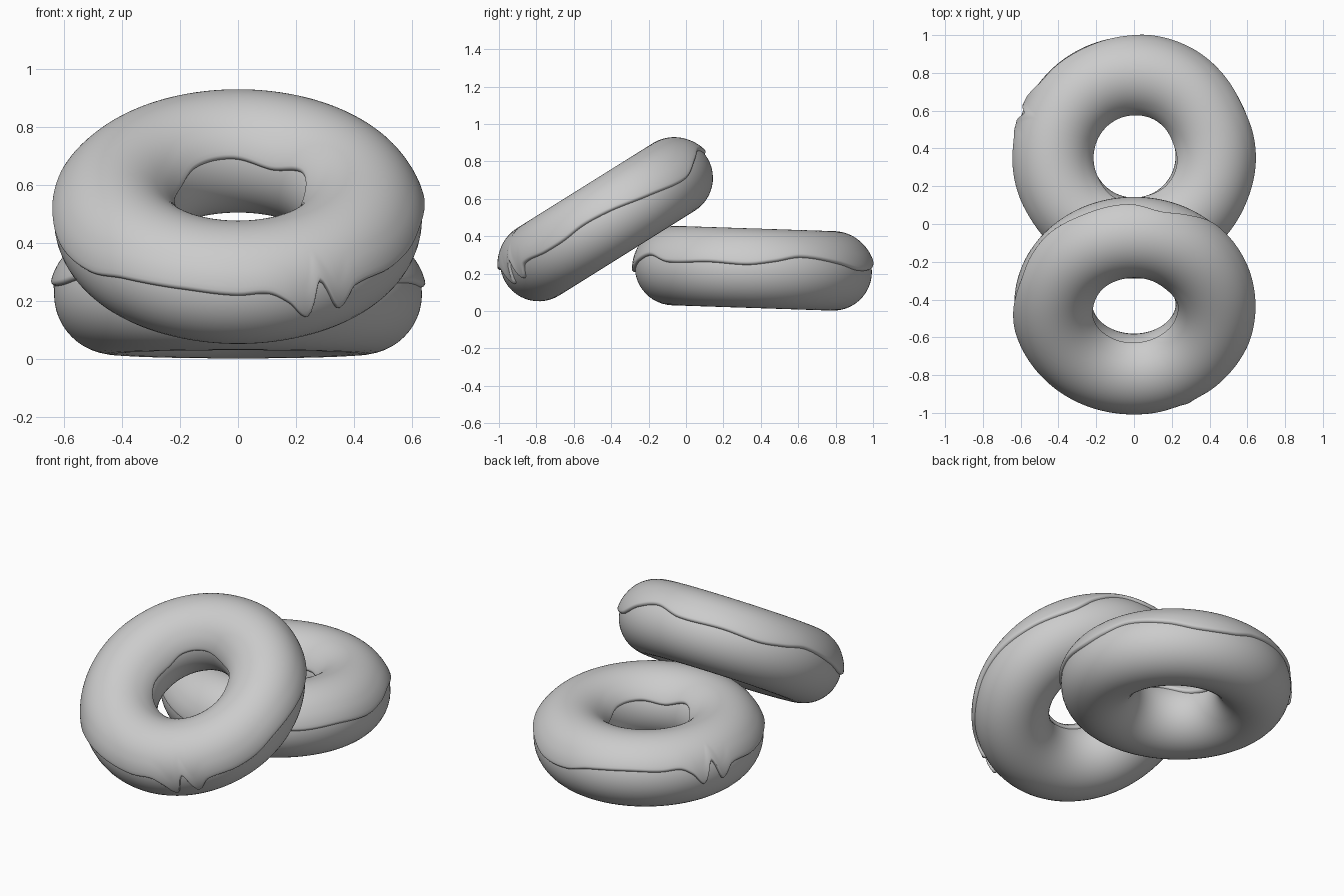
import bpy, bmesh
from math import sin, cos, asin, pi, radians, sqrt
from mathutils import Matrix

if "Cube" in bpy.data.objects:
    bpy.data.objects.remove(bpy.data.objects["Cube"])

MAJOR, MINOR = 0.427, 0.207      # ring radius, dough radius
SEG, RINGS = 360, 36

# icing edge heights: (angle in degrees, height above the ring's mid plane)
OUTER_EDGE = [(-161, .012), (-142, .022), (-129, .058), (-108, .078), (-90, .073),
              (-80, .073), (-74, .035), (-68, -.03), (-63, .085), (-57.5, -.03),
              (-51, .032), (-35, .025), (-23, .026), (-11, .04), (4, .029),
              (24, -.009), (48, -.036), (63, .02), (77, .055), (92, .022),
              (116, .03), (135, .022), (148, .042), (162, .07), (183, .044)]
INNER_EDGE = [(-170, .06), (-120, .04), (-60, .036), (-10, .07), (25, .11),
              (60, .07), (95, .09), (130, .085), (155, .055)]


def edge_height(points, deg):
    """Smooth periodic curve through the edge points."""
    n = len(points)
    deg = (deg - points[0][0]) % 360 + points[0][0]

    def at(i):
        return points[i % n][0] + 360 * (i // n), points[i % n][1]
    k = max(i for i in range(n) if points[i][0] <= deg)
    (x0, y0), (x1, y1), (x2, y2), (x3, y3) = (at(k + j) for j in (-1, 0, 1, 2))
    w = x2 - x1
    t = (deg - x1) / w
    m1, m2 = (y2 - y0) / (x2 - x0) * w, (y3 - y1) / (x3 - x1) * w
    return ((2*t**3 - 3*t**2 + 1) * y1 + (t**3 - 2*t**2 + t) * m1
            + (3*t**2 - 2*t**3) * y2 + (t**3 - t**2) * m2)


def ring_mesh(name, section, closed, matrix):
    """Sweep section(deg) -> [(phi, radius)] around the ring."""
    bm = bmesh.new()
    loops = []
    for i in range(SEG):
        deg = 360 * i / SEG
        a = radians(deg)
        loops.append([bm.verts.new(((MAJOR + r * cos(p)) * cos(a),
                                    (MAJOR + r * cos(p)) * sin(a), r * sin(p)))
                      for p, r in section(deg)])
    m = len(loops[0])
    for i in range(SEG):
        a, b = loops[i], loops[(i + 1) % SEG]
        for j in range(m if closed else m - 1):
            k = (j + 1) % m
            bm.faces.new((a[j], b[j], b[k], a[k]))
    bmesh.ops.recalc_face_normals(bm, faces=bm.faces)
    me = bpy.data.meshes.new(name)
    bm.to_mesh(me)
    bm.free()
    me.shade_smooth()
    ob = bpy.data.objects.new(name, me)
    ob.matrix_world = matrix
    bpy.context.collection.objects.link(ob)


def dough_section(deg):
    return [(2 * pi * j / 48, MINOR) for j in range(48)]


def icing_section(deg):
    start = asin(edge_height(OUTER_EDGE, deg) / MINOR)
    end = pi - asin(edge_height(INNER_EDGE, deg) / MINOR)
    lip = 0.08
    # fine steps on the rounded lips, even steps across the top
    near = [lip * (1 - cos(pi / 2 * j / 5)) for j in range(6)]
    mid = [start + lip + (end - start - 2 * lip) * j / RINGS for j in range(1, RINGS)]
    phis = [start + s for s in near] + mid + [end - s for s in reversed(near)]
    out = []
    for p in phis:
        d = min(p - start, end - p)
        q = max(0, 1 - d / lip)
        thick = 0.011 + 0.005 * max(0, 1 - d / 0.5)
        out.append((p, MINOR - 0.003 + (thick + 0.003) * sqrt(max(0, 1 - q * q))))
    return out


# two doughnuts: one lying flat, one leaning on it
for name, loc, tilt, turn in (("flat", (0, 0.36, 0.223), -1.9, 222),
                              ("leaning", (0, -0.425, 0.485), 32, 0)):
    mat = (Matrix.Translation(loc) @ Matrix.Rotation(radians(tilt), 4, 'X')
           @ Matrix.Rotation(radians(turn), 4, 'Z'))
    ring_mesh(name + "_doughnut_dough", dough_section, True, mat)
    ring_mesh(name + "_doughnut_icing", icing_section, False, mat)
